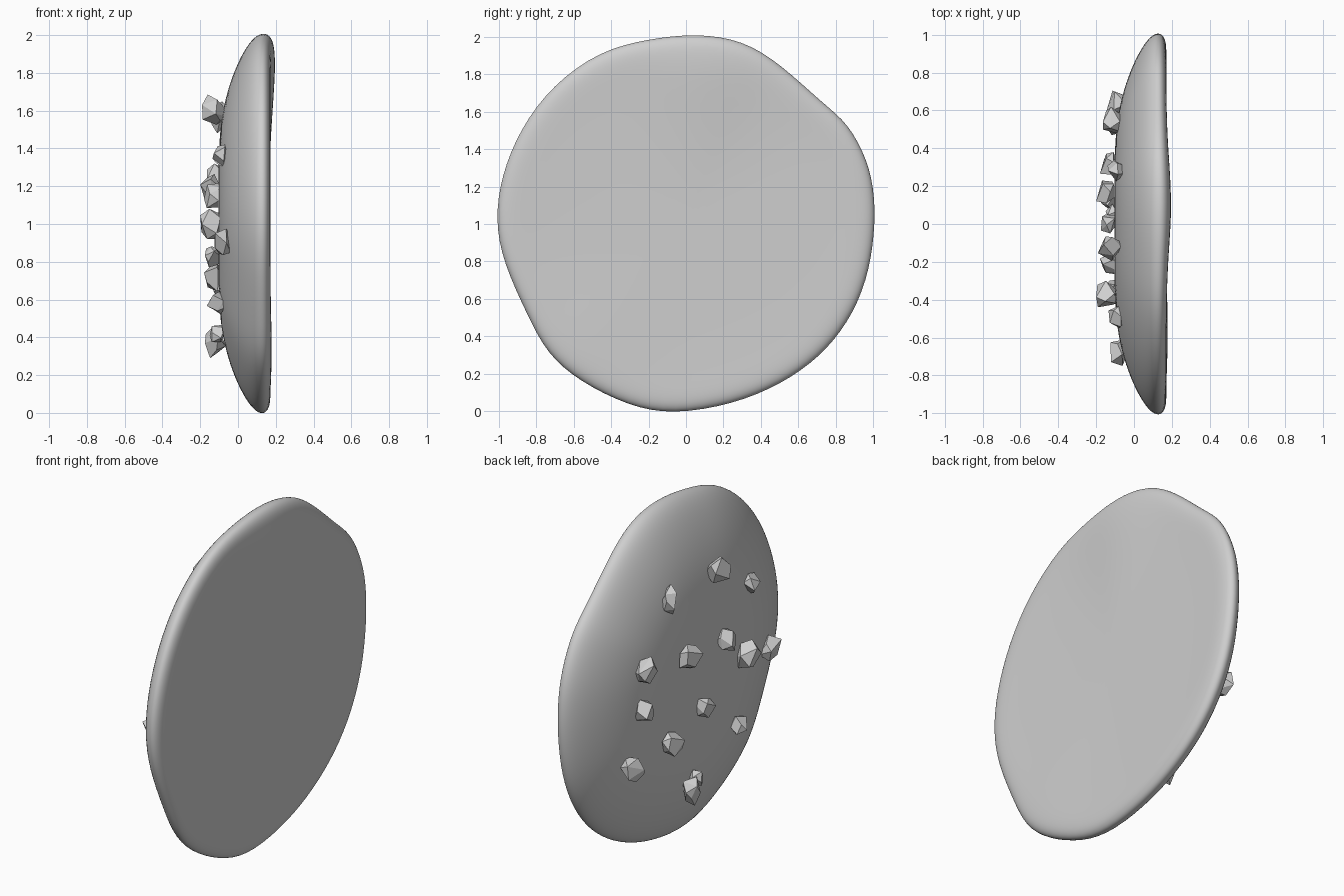
import bpy, bmesh, math, random
from mathutils import Vector

if "Cube" in bpy.data.objects:
    bpy.data.objects.remove(bpy.data.objects["Cube"])

random.seed(11)
dough = bpy.data.materials.new("plain_grey")
dough.diffuse_color = (0.62, 0.62, 0.62, 1)
dough.use_nodes = True
dough.node_tree.nodes["Principled BSDF"].inputs["Base Color"].default_value = dough.diffuse_color


def make_object(name, bm):
    bmesh.ops.recalc_face_normals(bm, faces=bm.faces)
    mesh = bpy.data.meshes.new(name)
    bm.to_mesh(mesh)
    bm.free()
    mesh.materials.append(dough)
    obj = bpy.data.objects.new(name, mesh)
    bpy.context.collection.objects.link(obj)
    return obj


# Uneven rim of the cookie as (y, z)
RIM = [(.05, 2), (.3, 1.965), (.5, 1.835), (.72, 1.63), (.85, 1.53), (.955, 1.33),
       (.99, 1.15), (.99, .95), (.95, .7), (.85, .48), (.7, .3), (.5, .16),
       (.25, .055), (-.07, 0), (-.3, .045), (-.56, .175), (-.73, .32), (-.83, .52),
       (-.96, .8), (-1, 1.02), (-.97, 1.25), (-.87, 1.5), (-.7, 1.73),
       (-.45, 1.91), (-.2, 1.97)]
# Cross-section from domed face to flat face as (radius share, x)
SECTION = [(.2, -.104), (.42, -.102), (.6, -.084), (.76, -.042), (.88, .007),
           (.965, .055), (1.015, .1), (1.023, .14), (.99, .166), (.93, .173),
           (.8, .167), (.5, .164), (.2, .163)]
# Gentle swellings of the flat face as (y, z, height, spread)
SWELLS = [(.1, 1.78, .036, .07), (-.5, .42, .012, .06)]


def swell(y, z):
    return sum(h * math.exp(-((y - a) ** 2 + (z - b) ** 2) / s)
               for a, b, h, s in SWELLS)


# Cookie: scaled rim loops bridged along the cross-section
bm = bmesh.new()
loops = []
for share, x in SECTION:
    ring = []
    for y, z in RIM:
        py, pz = y * share, 1 + (z - 1) * share
        weight = min(1, max(0, (x - .08) / .07))
        ring.append(bm.verts.new((x + weight * swell(py, pz), py, pz)))
    loops.append(ring)
n = len(RIM)
for a, b in zip(loops, loops[1:]):
    for i in range(n):
        j = (i + 1) % n
        bm.faces.new((a[i], a[j], b[j], b[i]))
for ring, x in ((loops[0], -.104), (loops[-1], .163)):
    hub = bm.verts.new((x, 0, 1))
    for i in range(n):
        bm.faces.new((ring[i], ring[(i + 1) % n], hub))
cookie = make_object("cookie", bm)
cookie.modifiers.new("smooth", 'SUBSURF').levels = 2
cookie.modifiers["smooth"].render_levels = 2
for p in cookie.data.polygons:
    p.use_smooth = True

# Chips as centre (x, y, z) and size (x, y, z)
CHIPS = [(-.12, -.13, 1.605, .14, .13, .16), (-.09, -.49, 1.36, .09, .12, .12),
         (-.09, .28, 1.565, .10, .11, .17), (-.13, -.21, 1.15, .10, .11, .13),
         (-.145, -.37, 1.0, .11, .14, .16), (-.08, -.68, .905, .09, .14, .14),
         (-.145, .17, 1.19, .11, .12, .15), (-.11, .55, 1.245, .11, .14, .15),
         (-.10, .535, 1.0, .10, .13, .14), (-.13, 0, .825, .09, .10, .11),
         (-.115, -.36, .58, .10, .13, .12), (-.13, .32, .72, .10, .12, .15),
         (-.09, .635, .68, .11, .14, .13), (-.12, .12, .37, .11, .13, .16),
         (-.11, .06, .42, .08, .09, .09)]


# Each chip: hull of a few jittered points on a ball, fitted to its size
def chip(x, y, z, *size):
    bm = bmesh.new()
    pts = []
    spin = random.uniform(0, 6)
    for i in range(11):
        h = 1 - 2 * (i + .5) / 11
        t = spin + i * 2.4 + random.uniform(-.5, .5)
        r = math.sqrt(1 - h * h)
        pts.append(Vector((r * math.cos(t), r * math.sin(t), h))
                   * random.uniform(.75, 1.1))
    for k in range(3):
        lo, hi = min(p[k] for p in pts), max(p[k] for p in pts)
        for p in pts:
            p[k] = ((p[k] - lo) / (hi - lo) - .5) * size[k] + (x, y, z)[k]
    for p in pts:
        bm.verts.new(p)
    hull = bmesh.ops.convex_hull(bm, input=bm.verts)
    loose = [v for v in bm.verts if not v.link_faces]
    bmesh.ops.delete(bm, geom=loose, context='VERTS')
    bmesh.ops.dissolve_limit(bm, angle_limit=math.radians(22),
                             verts=bm.verts, edges=bm.edges)
    make_object("chip", bm)


for c in CHIPS:
    chip(*c)
